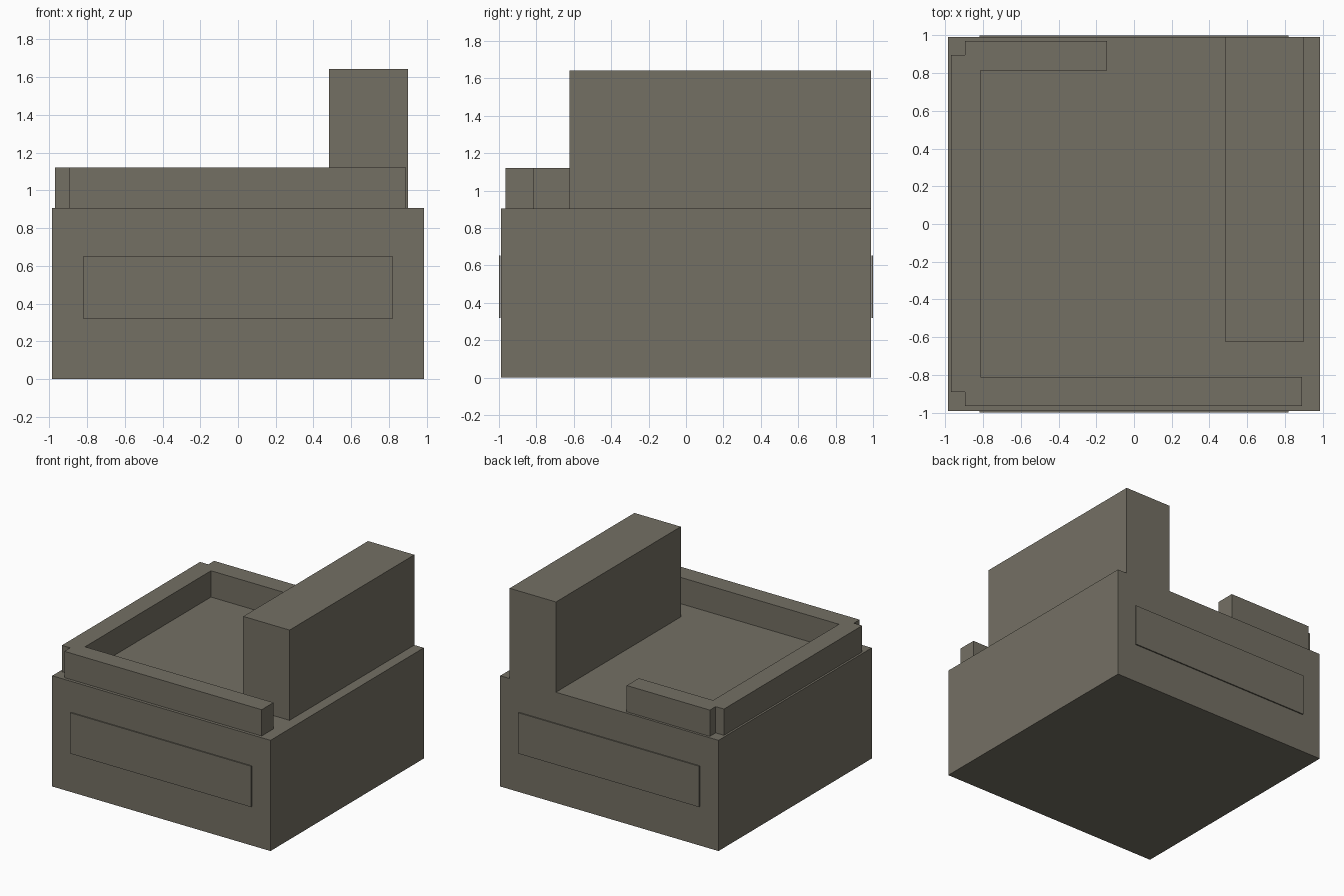
import bpy
import bmesh

cube = bpy.data.objects.get("Cube")
if cube:
    bpy.data.objects.remove(cube, do_unlink=True)

# Single stone colour
stone = bpy.data.materials.new("weathered_stone")
stone.use_nodes = True
colour = (0.175, 0.162, 0.127, 1.0)
stone.diffuse_color = colour
stone.node_tree.nodes["Principled BSDF"].inputs["Base Color"].default_value = colour


def extrude_outline(name, outline, bottom, top):
    """Make a flat-faced solid from a plan outline between two heights."""
    bm = bmesh.new()
    face = bm.faces.new([bm.verts.new((x, y, bottom)) for x, y in outline])
    lifted = bmesh.ops.extrude_face_region(bm, geom=[face])
    verts = [g for g in lifted["geom"] if isinstance(g, bmesh.types.BMVert)]
    bmesh.ops.translate(bm, verts=verts, vec=(0, 0, top - bottom))
    bmesh.ops.recalc_face_normals(bm, faces=bm.faces)
    mesh = bpy.data.meshes.new(name)
    bm.to_mesh(mesh)
    bm.free()
    mesh.materials.append(stone)
    obj = bpy.data.objects.new(name, mesh)
    bpy.context.collection.objects.link(obj)
    return obj


def block(name, x0, x1, y0, y1, z0, z1):
    return extrude_outline(name, [(x0, y0), (x1, y0), (x1, y1), (x0, y1)], z0, z1)


HALF_X, HALF_Y, ROOF, WALL_TOP = 0.987, 0.99, 0.905, 1.12

# Main building block and the tall block, flush with its back
block("main_block", -HALF_X, HALF_X, -HALF_Y, HALF_Y, 0, ROOF)
block("tall_block", 0.483, 0.902, -0.622, HALF_Y, ROOF, 1.643)

# Roof wall: one U-shaped outline with notched outer corners
roof_wall = [
    (0.89, -0.965), (-0.895, -0.965), (-0.895, -0.89), (-0.97, -0.89),
    (-0.97, 0.895), (-0.895, 0.895), (-0.895, 0.97), (-0.143, 0.97),
    (-0.143, 0.815), (-0.815, 0.815), (-0.815, -0.812), (0.89, -0.812),
]
extrude_outline("roof_wall", roof_wall, ROOF, WALL_TOP)

# Raised panels on the front and back
for name, side in (("front_panel", -1), ("back_panel", 1)):
    y0, y1 = sorted((side * (HALF_Y + 0.0005), side * 1.0))
    block(name, -0.818, 0.818, y0, y1, 0.318, 0.652)
